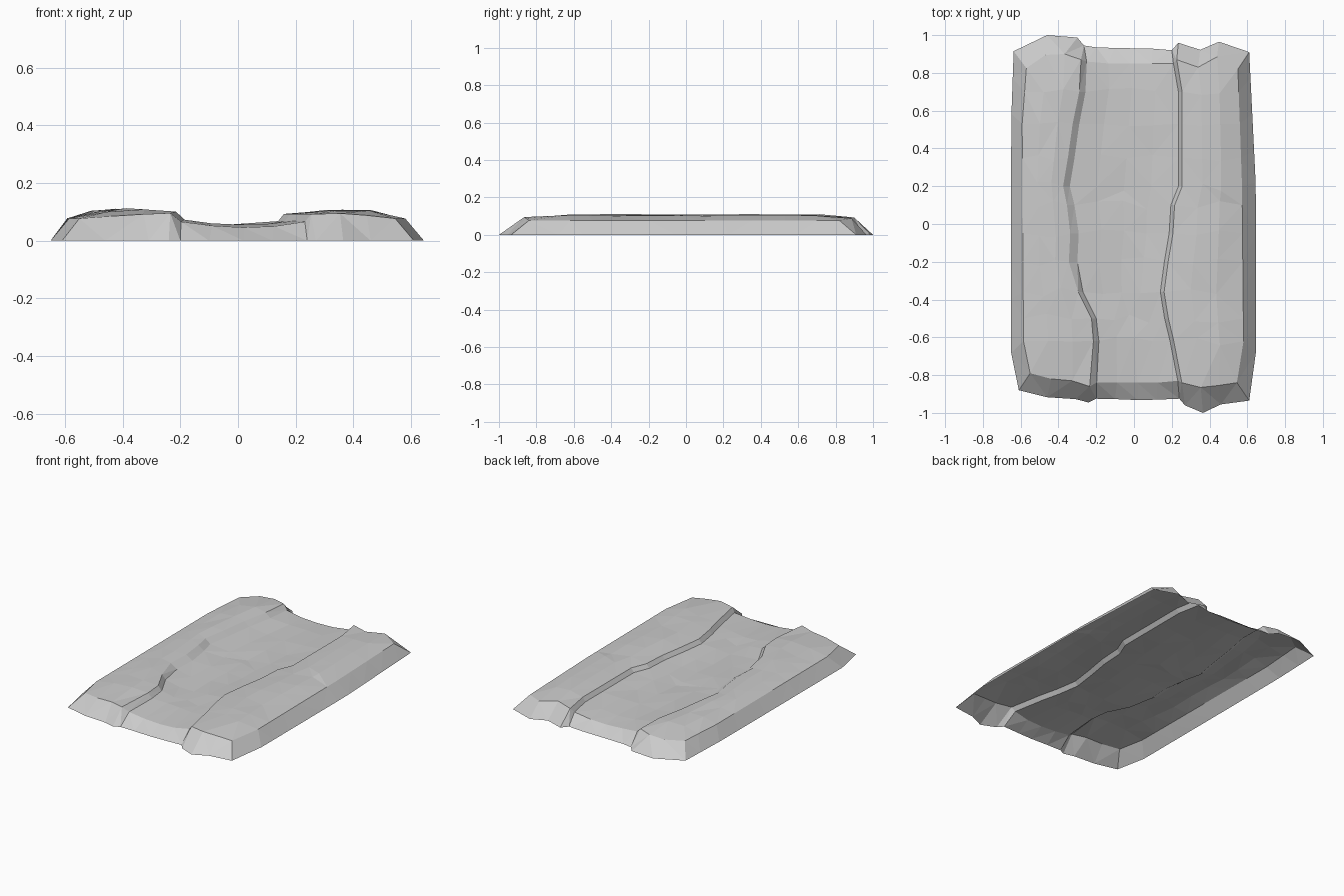
import bpy, bmesh, random

if "Cube" in bpy.data.objects:
    bpy.data.objects.remove(bpy.data.objects["Cube"])

random.seed(4)
LAST = 12  # 13 columns across the tile


def lerp_path(path, y):
    """Value of a (y, value) polyline at y."""
    if y <= path[0][0]:
        return path[0][1]
    for (y0, a), (y1, b) in zip(path, path[1:]):
        if y <= y1:
            return a + (b - a) * (y - y0) / (y1 - y0)
    return path[-1][1]


# Winding lines running along the tile: (y, x)
left_rim = [(-.79, -.55), (-.62, -.585), (.53, -.592), (.82, -.57)]
right_rim = [(-.84, .545), (-.63, .58), (.2, .572), (.82, .55)]
left_lip = [(-.86, -.235), (-.7, -.215), (-.52, -.215), (-.36, -.295), (-.2, -.345),
            (0, -.335), (.2, -.375), (.35, -.35), (.6, -.315), (.72, -.285), (.88, -.28)]
left_foot_gap = [(-.8, .035), (-.5, .025), (-.36, .025), (-.2, .045), (0, .045),
                 (.2, .035), (.6, .035), (.88, .03)]
right_foot = [(-.85, .235), (-.7, .21), (-.45, .15), (-.28, .13), (-.15, .18), (.1, .195),
              (.2, .235), (.5, .235), (.7, .235), (.76, .22), (.88, .205)]

# End edges per column: y of upper rim, (x, y) at ground
front_y = [-.79, -.82, -.83, -.86, -.84, -.84, -.84, -.84, -.83, -.84, -.865, -.855, -.84]
back_y = [.825, .895, .9, .87, .86, .85, .85, .85, .85, .87, .83, .885, .82]
front_base = [(-.61, -.88), (-.46, -.917), (-.31, -.927), (-.24, -.945), (-.2, -.925),
              (-.1, -.927), (.02, -.932), (.12, -.93), (.24, -.925), (.27, -.96),
              (.365, -1), (.46, -.955), (.61, -.935)]
back_base = [(-.637, .915), (-.46, 1), (-.3, .987), (-.265, .945), (-.2, .935),
             (-.1, .932), (0, .93), (.1, .928), (.2, .92), (.235, .96),
             (.35, .922), (.45, .965), (.61, .91)]
rows = [-.62, -.5, -.36, -.2, -.05, .1, .2, .35, .53, .7]
height = [.078, .102, .111, .101, .073, .06, .054, .058, .068, .093, .105, .104, .077]
rim_height = [.077, .085, .092, .096, .066, .052, .046, .05, .066, .092, .095, .088, .077]


def column_x(c, y):
    l, r = lerp_path(left_rim, y), lerp_path(right_rim, y)
    lip = lerp_path(left_lip, y)
    lf = lip + lerp_path(left_foot_gap, y)
    rf = lerp_path(right_foot, y)
    rl = rf + .02
    return [l, l + (lip - l) * .35, l + (lip - l) * .7, lip,
            lf, lf + (rf - lf) * .25, lf + (rf - lf) * .5, lf + (rf - lf) * .75,
            rf, rl, rl + (r - rl) * .34, rl + (r - rl) * .66, r][c]


bm = bmesh.new()

# Banks and sunken channel bed
grid = []
for ys, zs, rough in ([(front_y, rim_height, 0)]
                      + [([y] * 13, height, 1) for y in rows]
                      + [(back_y, rim_height, 0)]):
    line = []
    for c in range(13):
        jitter = rough if c not in (0, 3, 4, 8, 9, LAST) else 0
        y = ys[c] + jitter * random.uniform(-.025, .025)
        z = zs[c] + jitter * random.uniform(-.003, .003)
        line.append(bm.verts.new((column_x(c, y), y, z)))
    grid.append(line)
for a, b in zip(grid, grid[1:]):
    for c in range(LAST):
        bm.faces.new((a[c], a[c + 1], b[c + 1], b[c]))

# Sloping skirt down to the ground on all four sides (open underneath)
right_base = [(-.72, .645), (.2, .645), (.91, .61)]
left_base = [(-.68, -.65), (.55, -.65), (.915, -.637)]
front = [(v, p) for v, p in zip(grid[0], front_base)]
right = [(g[LAST], (lerp_path(right_base, g[LAST].co.y * 1.1), g[LAST].co.y * 1.1))
         for g in grid[1:-1]]
back = [(v, p) for v, p in zip(grid[-1], back_base)][::-1]
left = [(g[0], (lerp_path(left_base, g[0].co.y * 1.1), g[0].co.y * 1.1))
        for g in grid[1:-1]][::-1]
ring = [(v, bm.verts.new((p[0], p[1], 0))) for v, p in front + right + back + left]
for (t0, b0), (t1, b1) in zip(ring, ring[1:] + ring[:1]):
    bm.faces.new((b0, b1, t1, t0))

# Faceted low-poly surface
bmesh.ops.triangulate(bm, faces=bm.faces[:])
bm.normal_update()
mesh = bpy.data.meshes.new("river_tile")
bm.to_mesh(mesh)
bm.free()
bpy.context.collection.objects.link(bpy.data.objects.new("river_tile", mesh))
